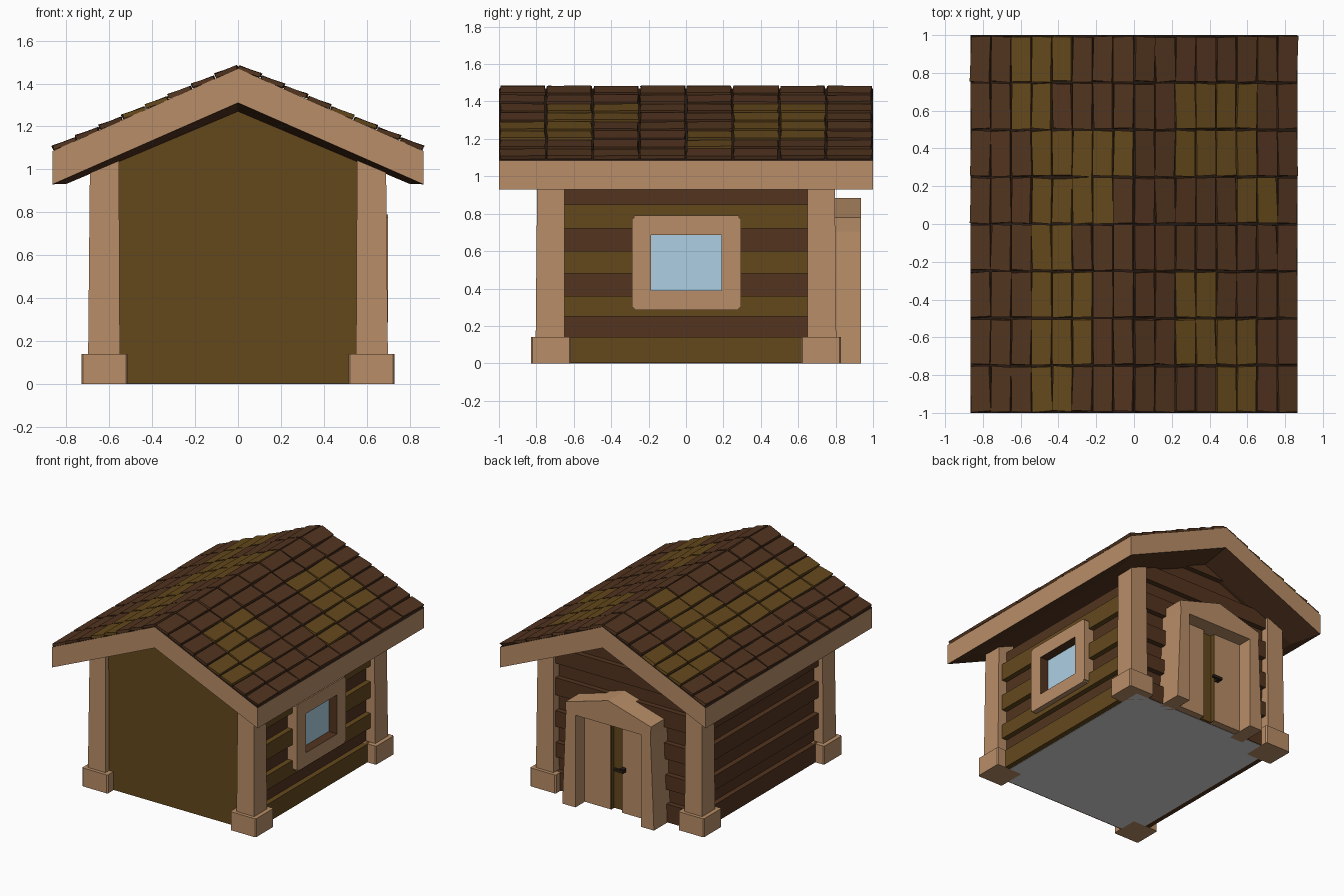
import bpy, bmesh, math, random
from mathutils import Matrix, Vector

random.seed(4)
cube = bpy.data.objects.get("Cube")
if cube:
    bpy.data.objects.remove(cube, do_unlink=True)


def material(name, hexcode):
    srgb = [int(hexcode[i:i + 2], 16) / 255 for i in (0, 2, 4)]
    col = [c / 12.92 if c < 0.04 else ((c + 0.055) / 1.055) ** 2.4 for c in srgb] + [1]
    m = bpy.data.materials.new(name)
    m.use_nodes = True
    m.diffuse_color = col
    m.node_tree.nodes["Principled BSDF"].inputs["Base Color"].default_value = col
    return m


TAN = material("tan wood", "b88d67")
BROWN = material("brown wood", "52341f")
OLIVE = material("olive wood", "64481c")
DARK = material("dark roof gaps", "2a1c13")
GLASS = material("pale blue glass", "aed0e4")
GREY = material("grey floor", "d6d6d6")
METAL = material("dark handle metal", "2c2018")


def finish(name, bm, *mats):
    bmesh.ops.recalc_face_normals(bm, faces=bm.faces)
    me = bpy.data.meshes.new(name)
    bm.to_mesh(me)
    bm.free()
    ob = bpy.data.objects.new(name, me)
    bpy.context.collection.objects.link(ob)
    for m in mats:
        me.materials.append(m)
    return ob


def add_loft(bm, rings, mat=0):
    """Join equal rings of points and cap both ends."""
    loops = [[bm.verts.new(p) for p in r] for r in rings]
    faces = [bm.faces.new(loops[0]), bm.faces.new(loops[-1])]
    n = len(loops[0])
    for a, b in zip(loops, loops[1:]):
        for i in range(n):
            j = (i + 1) % n
            faces.append(bm.faces.new((a[i], a[j], b[j], b[i])))
    for f in faces:
        f.material_index = mat


def add_prism(bm, outline, y0, y1, mat=0):
    """Extrude an x-z outline along y."""
    add_loft(bm, [[(x, y, z) for x, z in outline] for y in (y0, y1)], mat)


def add_box(bm, x0, x1, y0, y1, z0, z1, mat=0):
    add_prism(bm, [(x0, z0), (x1, z0), (x1, z1), (x0, z1)], y0, y1, mat)


# Floor and plain front wall
bm = bmesh.new()
add_box(bm, -0.62, 0.62, -0.75, 0.77, 0, 0.02)
finish("floor", bm, GREY)

bm = bmesh.new()
add_prism(bm, [(-0.62, 0.002), (0.62, 0.002), (0.62, 1.1), (0, 1.36), (-0.62, 1.1)], -0.76, -0.72)
finish("front_wall", bm, OLIVE)

# Planked walls: every second plank stands proud
LEVELS = [0.002, 0.14, 0.25, 0.36, 0.48, 0.6, 0.72, 0.85, 0.96, 1.08, 1.2, 1.33]


def half_width(z):
    return min(0.61, (1.38 - z) / 0.42)


right, left, back = bmesh.new(), bmesh.new(), bmesh.new()
for i, (z0, z1) in enumerate(zip(LEVELS, LEVELS[1:])):
    proud = 0.04 if i % 2 == 0 else 0
    if z1 < 1:
        # planks level with the window stop inside its frame
        beside_window = z0 > 0.3 and z1 < 0.75
        spans = [(-0.72, -0.24), (0.24, 0.72)] if beside_window else [(-0.72, 0.72)]
        for y0, y1 in spans:
            add_box(right, 0.56, 0.62 + proud, y0, y1, z0, z1, i % 2)
        add_box(left, -0.62 - proud, -0.56, -0.72, 0.72, z0, z1)
    a, b = half_width(z0), half_width(z1)
    add_prism(back, [(-a, z0), (a, z0), (b, z1), (-b, z1)], 0.68, 0.735 + proud)
finish("window_side_planks", right, OLIVE, BROWN)
finish("plain_side_planks", left, BROWN)
finish("back_planks", back, BROWN)

# Corner posts with footings
for sx, xname in ((1, "left"), (-1, "right")):
    for sy, yname in ((1, "back"), (-1, "front")):
        bm = bmesh.new()
        rings = []
        for z, x0, x1, y1 in ((0, 0.55, 0.7, 0.805), (1.05, 0.555, 0.69, 0.795)):
            rings.append([(sx * x, sy * y, z) for x, y in
                          ((x0, 0.65), (x1, 0.65), (x1, y1), (x0, y1))])
        add_loft(bm, rings)
        finish(f"{yname}_{xname}_post", bm, TAN)
        bm = bmesh.new()
        add_box(bm, *sorted((sx * 0.515, sx * 0.73)), *sorted((sy * 0.615, sy * 0.83)), 0, 0.14)
        bmesh.ops.bevel(bm, geom=[e for e in bm.edges if abs(e.verts[0].co.z - e.verts[1].co.z) > 0.1],
                        offset=0.008, segments=1, affect='EDGES')
        finish(f"{yname}_{xname}_footing", bm, TAN)

# Window: one block, its outer face inset and pushed in for the glass
bm = bmesh.new()
add_box(bm, 0.58, 0.7, -0.29, 0.295, 0.285, 0.79)
bmesh.ops.recalc_face_normals(bm, faces=bm.faces)
pane = max(bm.faces, key=lambda f: f.calc_center_median().x)
corners = [e for e in bm.edges if abs(e.verts[0].co.x - e.verts[1].co.x) > 0.05]
bmesh.ops.inset_region(bm, faces=[pane], thickness=0.104, use_even_offset=True)
rim = bmesh.ops.extrude_face_region(bm, geom=[pane])["geom"]
inner = [f for f in rim if isinstance(f, bmesh.types.BMFace)][0]
if pane.is_valid:
    bm.faces.remove(pane)
for v in inner.verts:
    v.co.x = 0.63
for e in inner.edges:
    for f in e.link_faces:
        f.material_index = 1
inner.material_index = 2
bmesh.ops.bevel(bm, geom=corners, offset=0.012, segments=2, affect='EDGES')
finish("window", bm, TAN, BROWN, GLASS)

# Door surround: flared jambs and a gabled lintel
bm = bmesh.new()
for s in (-1, 1):
    add_prism(bm, [(s * 0.275, 0), (s * 0.385, 0), (s * 0.355, 0.71), (s * 0.275, 0.71)], 0.72, 0.935)
add_prism(bm, [(-0.355, 0.7), (0.355, 0.7), (0.36, 0.78), (0, 0.885), (-0.36, 0.78)], 0.72, 0.935)
finish("door_surround", bm, TAN)

# Door: two tan panels on either side of a sunken olive channel
bm = bmesh.new()
for x0, x1 in ((-0.28, -0.045), (0.055, 0.28)):
    add_box(bm, x0, x1, 0.72, 0.825, 0.002, 0.71)
add_box(bm, -0.045, 0.055, 0.72, 0.79, 0.002, 0.71, 1)
for x in (-0.045, 0.05):
    add_box(bm, x, x + 0.005, 0.78, 0.824, 0.002, 0.7, 1)
finish("door", bm, TAN, OLIVE)

bm = bmesh.new()
add_box(bm, -0.075, -0.045, 0.815, 0.86, 0.32, 0.35)
add_box(bm, -0.08, 0.0, 0.85, 0.87, 0.325, 0.345)
finish("door_handle", bm, METAL)

# Roof slab: the underside is chamfered down behind each gable edge
bm = bmesh.new()
EAVE, RIDGE = 0.865, 1.47
add_loft(bm, [[(-EAVE, y, 0.93), (-lip, y, 0.932), (0, y, under), (lip, y, 0.932),
               (EAVE, y, 0.93), (EAVE, y, 1.085), (0, y, RIDGE), (-EAVE, y, 1.085)]
              for y, under, lip in ((-1, 1.31, 0.86), (-0.76, 1.27, 0.8),
                                    (0.76, 1.27, 0.8), (1, 1.31, 0.86))])
bmesh.ops.recalc_face_normals(bm, faces=bm.faces)
for f in bm.faces:
    f.normal_update()
    if f.normal.z > 0.4:
        f.material_index = 2
    elif f.normal.z < -0.4:
        f.material_index = 1
finish("roof", bm, TAN, BROWN, DARK)

# Roof tiles: rows run from back to front, o marks an olive tile
PATTERN = ["..ooo...........",
           "..oo......oooo..",
           "...ooooo..oooo..",
           "...oooo......oo.",
           "...oo...........",
           "...ooo....oo....",
           "...ooo....oooo..",
           "...oo.......oo.."]
SLOPE = math.atan2(0.385, EAVE)
STEP = EAVE / 8
bm = bmesh.new()
for r, row in enumerate(PATTERN):
    for c, mark in enumerate(row):
        x = (c - 7.5) * STEP
        s = 1 if x > 0 else -1
        y = 0.873 - r * 0.2495
        z = RIDGE - abs(x) * math.tan(SLOPE) + 0.01
        tilt = SLOPE - random.uniform(0.03, 0.11)
        place = (Matrix.Translation((x, y, z)) @ Matrix.Rotation(s * tilt, 4, 'Y')
                 @ Matrix.Rotation(random.uniform(-0.03, 0.03), 4, 'Z'))
        size = Matrix.Diagonal((STEP / math.cos(SLOPE) - 0.01, 0.238, 0.02, 1))
        verts = bmesh.ops.create_cube(bm, size=1, matrix=place @ size)["verts"]
        for v in verts:
            v.co += Vector((random.uniform(-0.003, 0.003), random.uniform(-0.005, 0.005), 0))
            v.co.y = max(-1, min(1, v.co.y))
        for f in {f for v in verts for f in v.link_faces}:
            f.material_index = int(mark == "o")
finish("roof_tiles", bm, BROWN, OLIVE)
